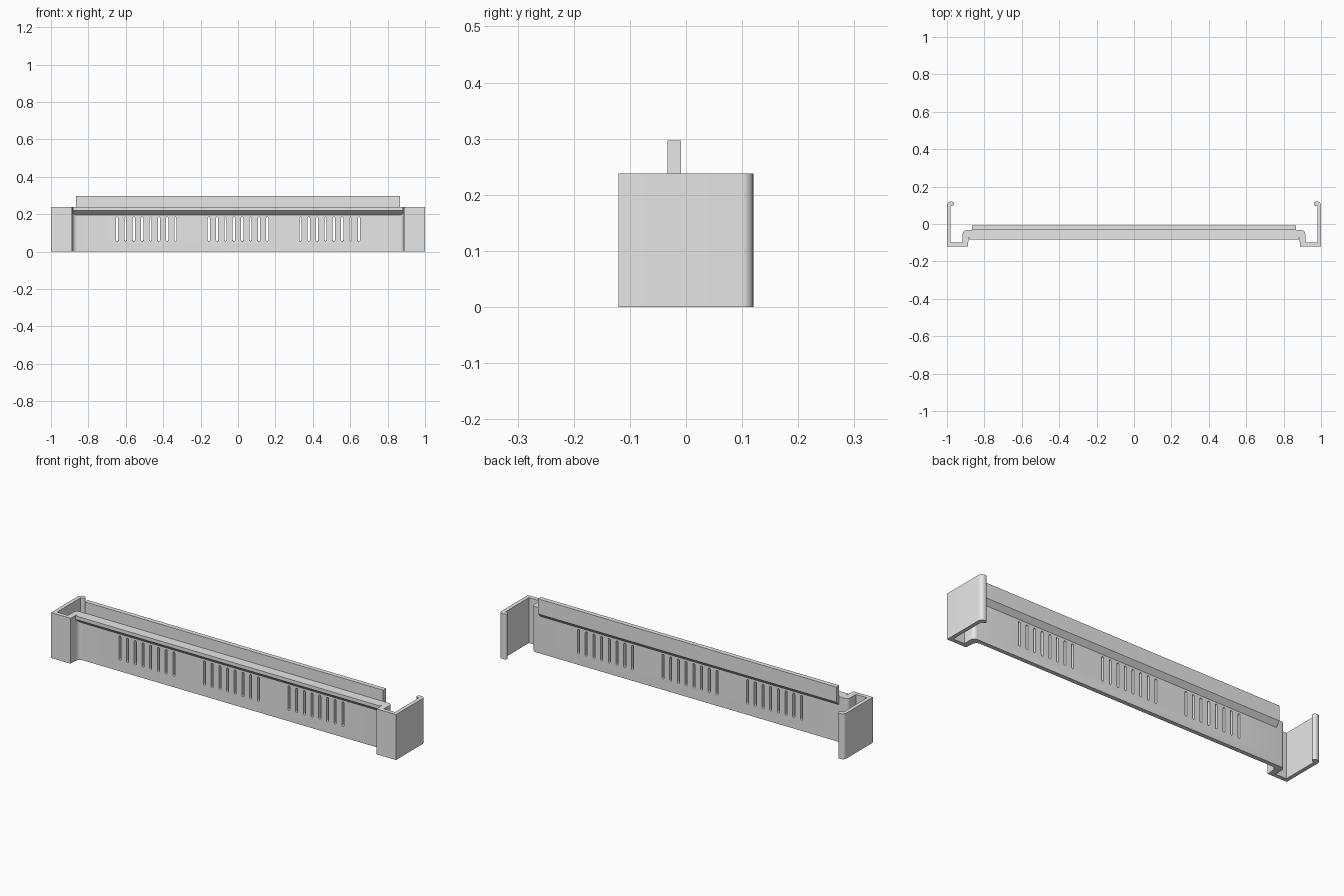
import bpy, bmesh, math
from mathutils import Vector

if "Cube" in bpy.data.objects:
    bpy.data.objects.remove(bpy.data.objects["Cube"], do_unlink=True)

gray = bpy.data.materials.new("plain gray")
gray.use_nodes = True
gray.diffuse_color = (0.8, 0.8, 0.8, 1)
gray.node_tree.nodes["Principled BSDF"].inputs["Base Color"].default_value = (0.8, 0.8, 0.8, 1)

HEIGHT = 0.238


def add_prism(bm, points, direction):
    """Extrude a closed outline of 3D points along a direction."""
    face = bm.faces.new([bm.verts.new(p) for p in points])
    out = bmesh.ops.extrude_face_region(bm, geom=[face])
    moved = [v for v in out["geom"] if isinstance(v, bmesh.types.BMVert)]
    bmesh.ops.translate(bm, verts=moved, vec=Vector(direction))


def make_object(name, bm):
    bmesh.ops.recalc_face_normals(bm, faces=bm.faces[:])
    mesh = bpy.data.meshes.new(name)
    bm.to_mesh(mesh)
    bm.free()
    mesh.materials.append(gray)
    obj = bpy.data.objects.new(name, mesh)
    bpy.context.collection.objects.link(obj)
    return obj


def arc(cx, cy, r, start, end, steps=6):
    return [(cx + r * math.cos(math.radians(start + (end - start) * i / steps)),
             cy + r * math.sin(math.radians(start + (end - start) * i / steps)))
            for i in range(steps + 1)]


def smooth(obj):
    bpy.ops.object.select_all(action="DESELECT")
    obj.select_set(True)
    bpy.context.view_layer.objects.active = obj
    bpy.ops.object.shade_smooth_by_angle(angle=math.radians(35))


# Bent strip outline on the left half: wall front, end bracket, hook, wall back
half = arc(0.86, -0.08, 0.025, 90, 10)
half += [(0.888, -0.12), (1, -0.12)]
half += arc(0.98, 0.10, 0.02, 0, 90)
half += arc(0.973, 0.108, 0.012, 90, 270)
half += [(0.98, 0.096), (0.98, -0.099), (0.916, -0.099)]
half += arc(0.896, -0.053, 0.02, 0, 90)
outline = half + [(-x, y) for x, y in reversed(half)]
bm = bmesh.new()
add_prism(bm, [(x, y, 0) for x, y in outline], (0, 0, HEIGHT))
body = make_object("slotted_wall_and_brackets", bm)

# Three groups of eight vertical vent slots with rounded ends
bm = bmesh.new()
radius, low, high = 0.006, 0.057, 0.185
for group in (-0.49, 0, 0.49):
    for i in range(8):
        x = group + (i - 3.5) * 0.0447
        slot = arc(x, high - radius, radius, 0, 180) + arc(x, low + radius, radius, 180, 360)
        add_prism(bm, [(px, -0.1, pz) for px, pz in slot], (0, 0.12, 0))
cutter = make_object("slot_cutter", bm)
cutter.hide_render = True
cut = body.modifiers.new("slots", "BOOLEAN")
cut.operation = "DIFFERENCE"
cut.solver = "EXACT"
cut.object = cutter
bpy.context.view_layer.objects.active = body
bpy.ops.object.modifier_apply(modifier=cut.name)
bpy.data.objects.remove(cutter, do_unlink=True)
smooth(body)


def long_rail(name, profile, half_length):
    bm = bmesh.new()
    add_prism(bm, [(-half_length, y, z) for y, z in profile], (2 * half_length, 0, 0))
    return make_object(name, bm)


# Front lip with a sloped underside
long_rail("front_lip", [(-0.045, HEIGHT), (-0.084, HEIGHT), (-0.084, 0.22),
                        (-0.055, 0.195), (-0.045, 0.195)], 0.882)

# Raised back rail with a sloped underside
long_rail("back_rail", [(-0.033, 0.297), (-0.009, 0.297), (-0.009, 0.218),
                        (-0.033, 0.195), (-0.04, 0.195), (-0.04, 0.235),
                        (-0.033, 0.235)], 0.865)
